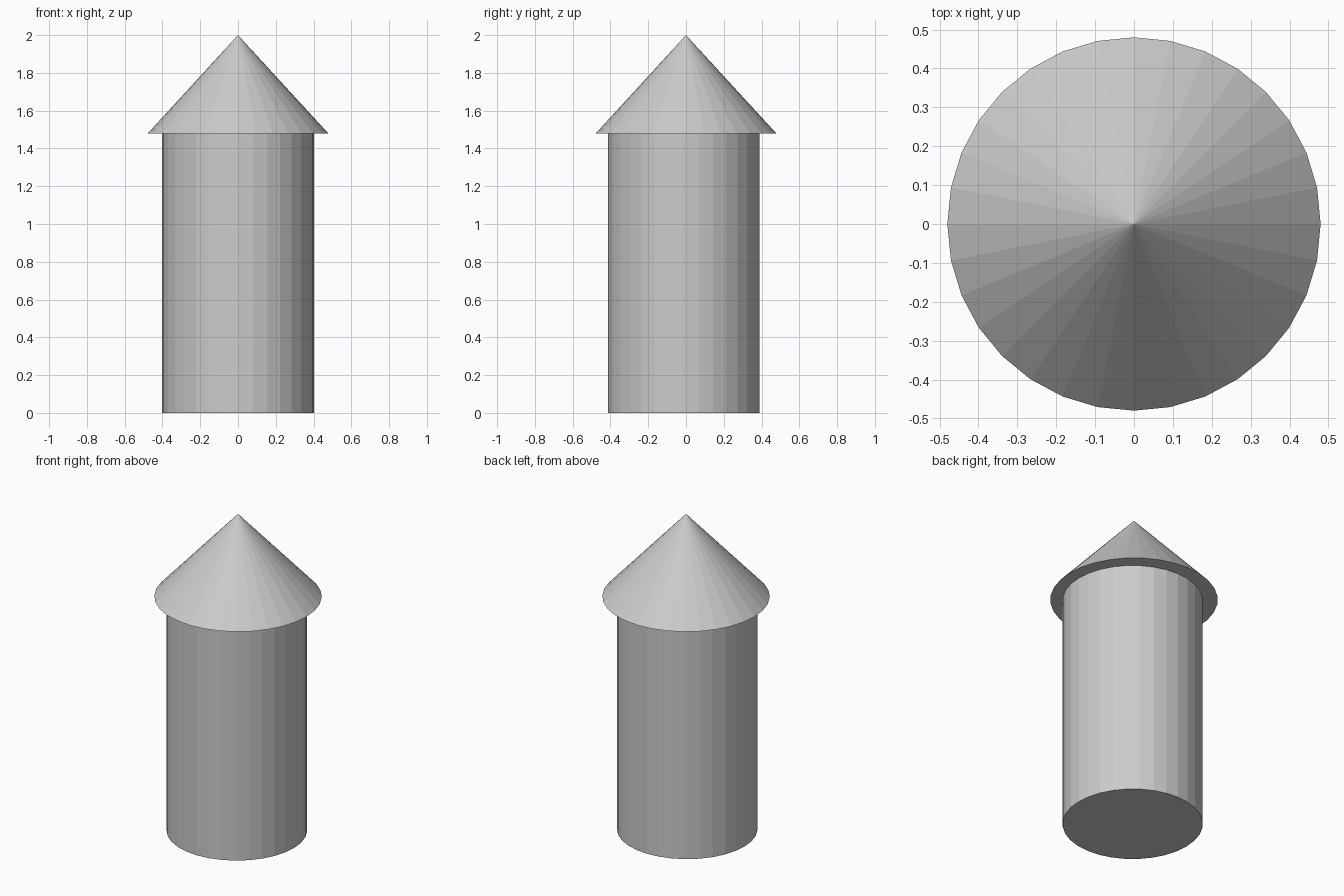
import bpy

if "Cube" in bpy.data.objects:
    bpy.data.objects.remove(bpy.data.objects["Cube"])

SIDES = 32
EAVES = 1.478   # height where the roof meets the body

# Cylindrical body, set very slightly forward of the roof axis
bpy.ops.mesh.primitive_cylinder_add(vertices=SIDES, radius=0.402, depth=EAVES,
                                    location=(0, -0.012, EAVES / 2))
bpy.context.object.name = "tower_body"

# Overhanging conical roof with a closed underside
bpy.ops.mesh.primitive_cone_add(vertices=SIDES, radius1=0.48, radius2=0, depth=2 - EAVES,
                                location=(0, 0, (2 + EAVES) / 2))
bpy.context.object.name = "cone_roof"
